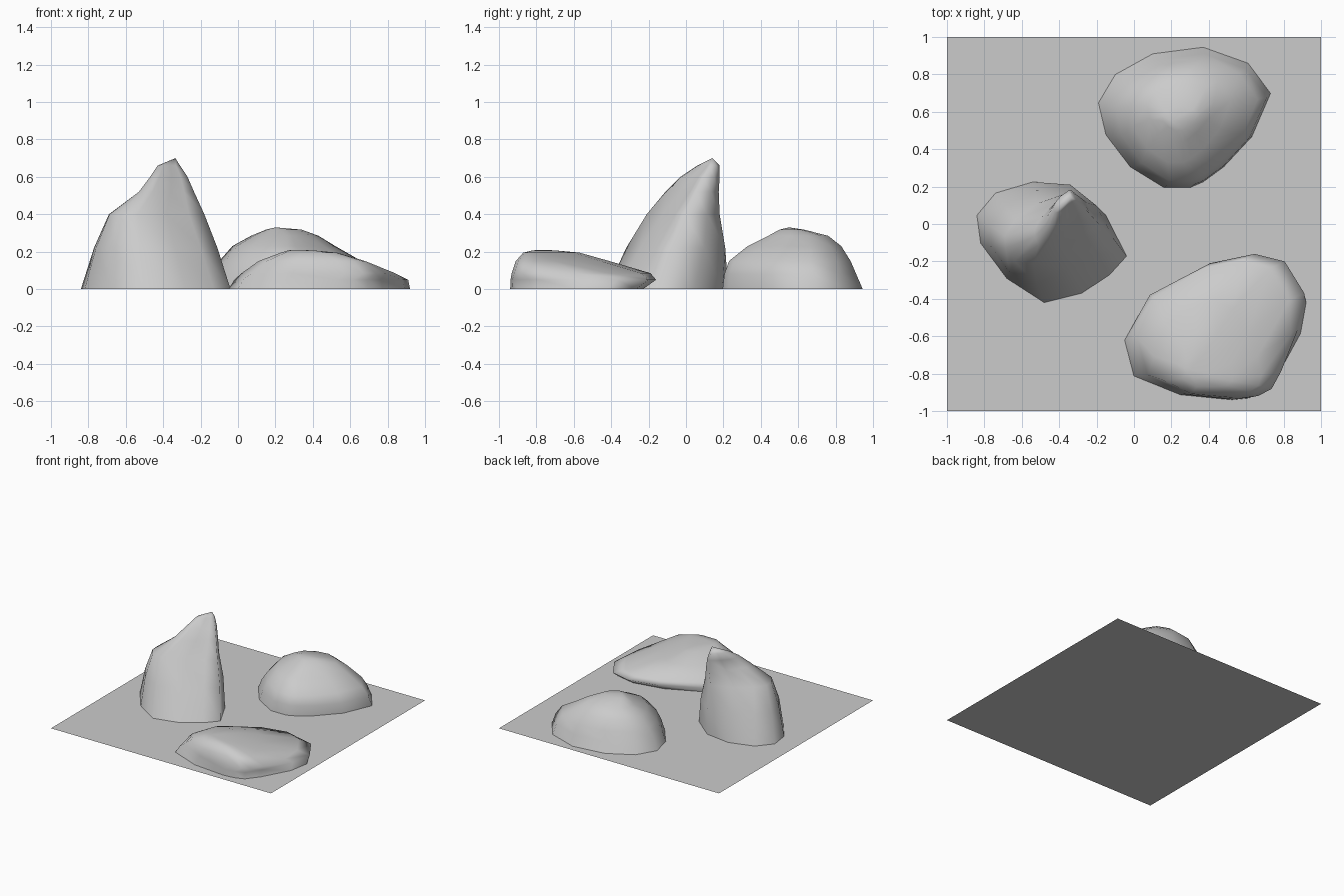
import bpy, bmesh


def unit(outline):
    """Scale an outline to the unit square."""
    xs, ys = zip(*outline)
    return [((x - min(xs)) / (max(xs) - min(xs)), (y - min(ys)) / (max(ys) - min(ys)))
            for x, y in outline]


def rock(name, base, crest, levels, peak):
    """Loft rings; each level is (z, xmin, xmax, ymin, ymax, blend from base to crest)."""
    base, crest = unit(base), unit(crest)
    bm = bmesh.new()
    rings = []
    for z, x0, x1, y0, y1, t in levels:
        mix = unit([(a + (c - a) * t, b + (d - b) * t)
                    for (a, b), (c, d) in zip(base, crest)])
        rings.append([bm.verts.new((x0 + u * (x1 - x0), y0 + v * (y1 - y0), z))
                      for u, v in mix])
    n = len(base)
    for low, high in zip(rings, rings[1:]):
        for i in range(n):
            j = (i + 1) % n
            bm.faces.new((low[i], low[j], high[j], high[i]))
    top = bm.verts.new(peak)
    for i in range(n):
        bm.faces.new((rings[-1][i], rings[-1][(i + 1) % n], top))
    bmesh.ops.reverse_faces(bm, faces=bm.faces[:])  # outlines run clockwise
    for f in bm.faces:
        f.smooth = True
    mesh = bpy.data.meshes.new(name)
    bm.to_mesh(mesh)
    bm.free()
    bpy.context.collection.objects.link(bpy.data.objects.new(name, mesh))


# Flat base sheet
bpy.ops.mesh.primitive_plane_add(size=2)
bpy.context.object.name = "ground_sheet"

# Domed rock at the back
dome = [(-.19, .65), (-.10, .80), (.10, .91), (.37, .945), (.61, .86), (.73, .70),
        (.63, .47), (.48, .31), (.37, .23), (.30, .20), (.16, .20), (-.02, .31), (-.15, .48)]
rock("dome_rock", dome, dome, [
    (0, -.19, .73, .195, .945, 0),
    (.08, -.15, .71, .205, .91, 0),
    (.15, -.10, .66, .23, .88, 0),
    (.23, -.03, .52, .33, .83, 0),
    (.285, .07, .43, .44, .76, 0),
    (.318, .15, .34, .50, .63, 0)], (.2, .55, .33))

# Tall pointed rock with a diagonal crest
tall = [(-.84, .05), (-.74, .17), (-.54, .23), (-.33, .20), (-.15, .05), (-.04, -.17),
        (-.13, -.27), (-.28, -.37), (-.48, -.42), (-.68, -.29), (-.82, -.10)]
ridge = [(-.52, -.02), (-.49, .04), (-.43, .11), (-.33, .18), (-.28, .14), (-.24, .06),
         (-.29, .03), (-.36, -.02), (-.45, -.09), (-.50, -.10), (-.52, -.06)]
rock("tall_rock", tall, ridge, [
    (0, -.84, -.04, -.42, .225, 0),
    (.22, -.77, -.11, -.32, .21, .35),
    (.40, -.69, -.18, -.21, .18, .75),
    (.52, -.53, -.235, -.11, .175, 1),
    (.60, -.47, -.27, -.03, .18, 1),
    (.66, -.43, -.31, .06, .18, 1)], (-.335, .14, .70))

# Low slab rock, tilted down to the back right
slab = [(-.05, -.59), (.06, -.38), (.40, -.21), (.65, -.16), (.82, -.20), (.93, -.37),
        (.90, -.55), (.78, -.79), (.70, -.90), (.62, -.93), (.53, -.94), (.25, -.91), (0, -.80)]
lean = [(0, .4), (.1, .75), (.35, .95), (.55, 1), (.7, .9), (.85, .65),
        (.95, .4), (1, .2), (.98, .1), (.9, .03), (.75, 0), (.35, 0), (.08, .15)]
rock("slab_rock", slab, lean, [
    (0, -.05, .92, -.94, -.23, 0),
    (.05, -.02, .91, -.938, -.16, 0),
    (.085, .02, .84, -.932, -.19, .35),
    (.15, .11, .68, -.91, -.41, .9),
    (.195, .23, .53, -.87, -.57, 1),
    (.207, .27, .40, -.82, -.70, 1)], (.30, -.78, .21))
